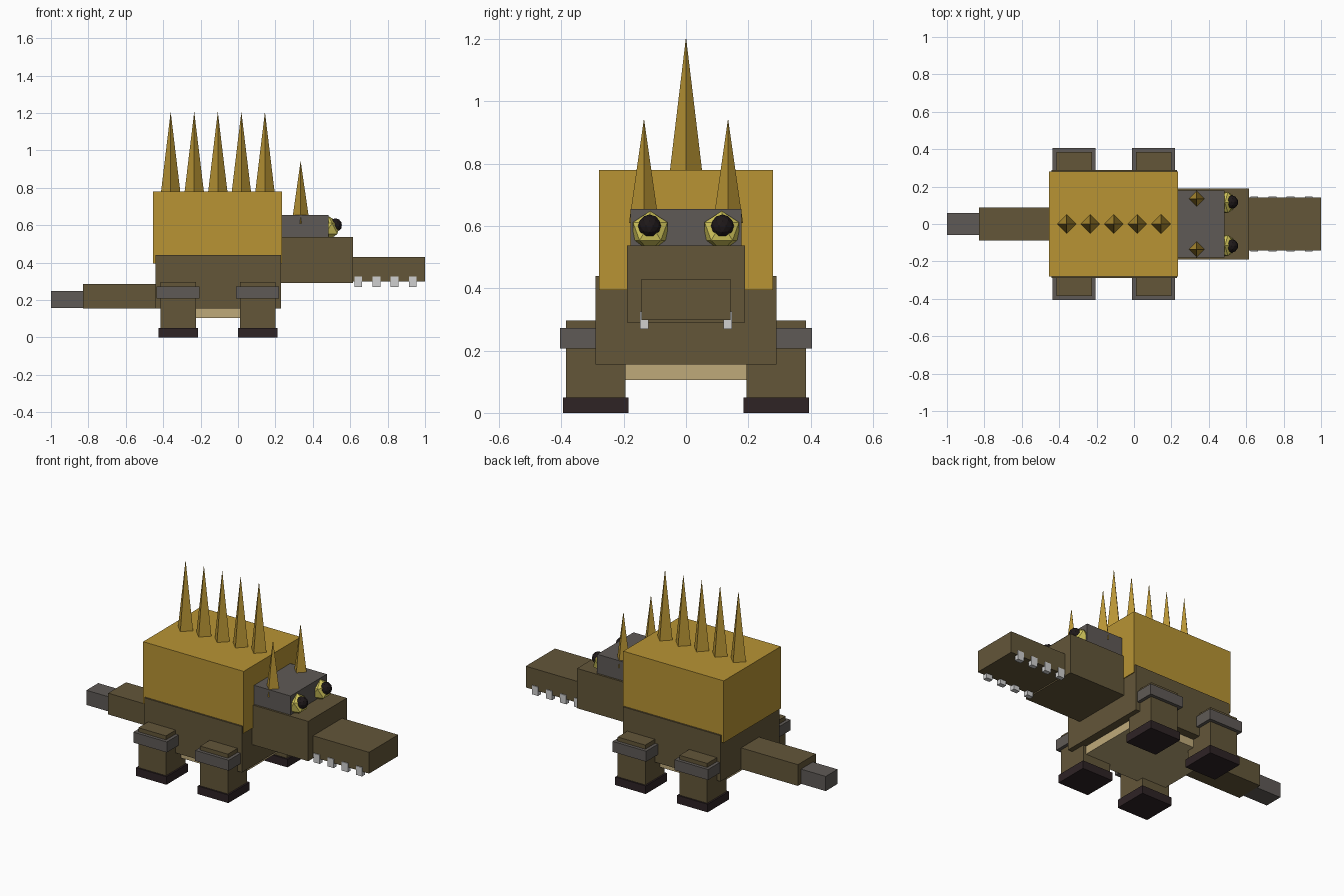
import bpy
from math import pi
from mathutils import Matrix
import bmesh

if "Cube" in bpy.data.objects:
    bpy.data.objects.remove(bpy.data.objects["Cube"], do_unlink=True)


def material(name, rgb):
    """Flat material from 0-255 display values, converted to linear."""
    lin = [((c / 255 + 0.055) / 1.055) ** 2.4 for c in rgb] + [1]
    mat = bpy.data.materials.new(name)
    mat.use_nodes = True
    mat.diffuse_color = lin
    mat.node_tree.nodes["Principled BSDF"].inputs["Base Color"].default_value = lin
    return mat


olive = material("olive_hide", (99, 86, 57))
gold = material("gold_shell", (184, 148, 52))
grey = material("grey_plate", (95, 90, 86))
sole = material("dark_foot", (46, 35, 37))
tan = material("tan_belly", (191, 170, 122))
yellow = material("yellow_eye", (212, 200, 92))
black = material("black_pupil", (30, 24, 25))
white = material("white_tooth", (208, 208, 208))


def finish(name, bm, mat):
    mesh = bpy.data.meshes.new(name)
    bm.to_mesh(mesh)
    bm.free()
    mesh.materials.append(mat)
    obj = bpy.data.objects.new(name, mesh)
    bpy.context.collection.objects.link(obj)
    return obj


def box(name, mat, x, y, z):
    """Box from (low, high) ranges on each axis."""
    bm = bmesh.new()
    ranges = (x, y, z)
    size = Matrix.Diagonal([b - a for a, b in ranges] + [1])
    place = Matrix.Translation([(a + b) / 2 for a, b in ranges])
    bmesh.ops.create_cube(bm, size=1, matrix=place @ size)
    return finish(name, bm, mat)


def spike(name, x, y, z, radius, height):
    """Four-sided spike with its corners on the axes."""
    bm = bmesh.new()
    bmesh.ops.create_cone(bm, cap_ends=True, segments=4, radius1=radius, radius2=0,
                          depth=height, matrix=Matrix.Translation((x, y, z + height / 2))
                          @ Matrix.Rotation(pi / 2, 4, "Z"))
    return finish(name, bm, gold)


def ball(name, mat, centre, radius, detail):
    bm = bmesh.new()
    bmesh.ops.create_icosphere(bm, subdivisions=detail, radius=radius,
                               matrix=Matrix.Translation(centre))
    return finish(name, bm, mat)


def span(centre, half):
    return centre - half, centre + half


# Trunk, shell and tail
box("body", olive, (-0.44, 0.23), span(0, 0.29), (0.155, 0.44))
box("shell", gold, (-0.455, 0.235), span(0, 0.28), (0.395, 0.78))
box("belly", tan, (-0.39, 0.18), span(0, 0.24), (0.105, 0.17))
box("tail", olive, (-0.83, -0.43), span(0, 0.088), (0.155, 0.287))
box("tail_tip", grey, (-1, -0.82), span(0, 0.058), (0.157, 0.248))

# Head
box("head", olive, (0.22, 0.615), span(0, 0.19), (0.29, 0.537))
box("snout", olive, (0.6, 1), span(0, 0.143), (0.298, 0.43))
box("brow_plate", grey, (0.225, 0.485), span(0, 0.178), (0.53, 0.655))

# Row of spikes along the back
for i in range(5):
    spike(f"back_spike_{i + 1}", -0.36 + i * 0.126, 0, 0.775, 0.052, 0.432)

# Paired parts on both sides of the body
for side, s in (("near", -1), ("far", 1)):
    spike(f"horn_{side}", 0.335, s * 0.135, 0.61, 0.048, 0.335)
    ball(f"eye_{side}", yellow, (0.485, s * 0.115, 0.583), 0.065, 1)
    ball(f"pupil_{side}", black, (0.52, s * 0.117, 0.6), 0.037, 2)
    for i in range(4):
        box(f"tooth_{side}_{i + 1}", white, span(0.643 + i * 0.097, 0.021),
            span(s * 0.134, 0.014), (0.27, 0.325))
    for end, x in (("rear", -0.32), ("fore", 0.105)):
        y = s * 0.29
        box(f"leg_{end}_{side}", olive, span(x, 0.095), span(y, 0.095), (0.04, 0.297))
        box(f"foot_{end}_{side}", sole, span(x, 0.105), span(y, 0.105), (0, 0.05))
        box(f"knee_band_{end}_{side}", grey, span(x, 0.115), span(y, 0.115), (0.207, 0.272))
